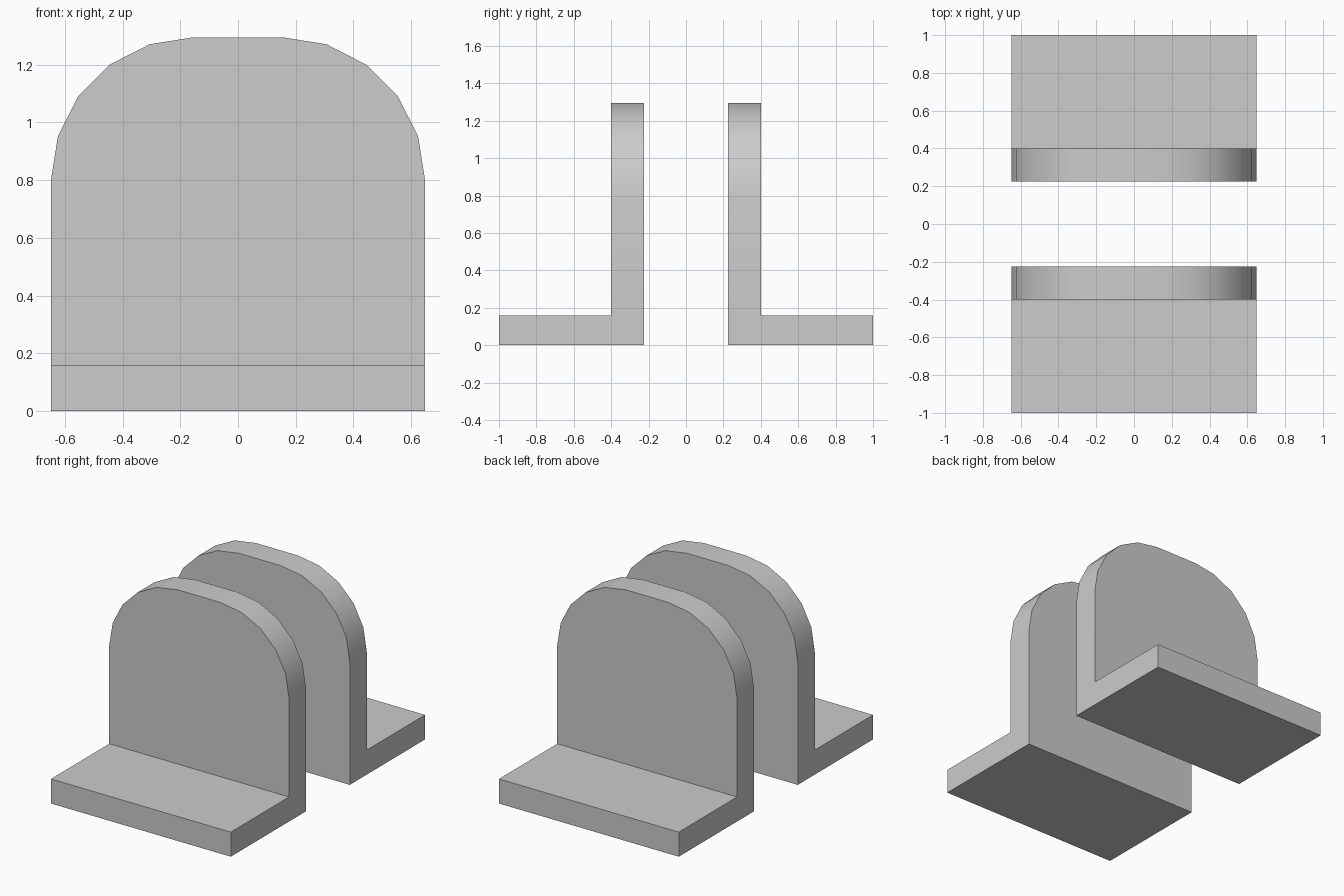
import bpy, bmesh, math

cube = bpy.data.objects.get("Cube")
if cube:
    bpy.data.objects.remove(cube, do_unlink=True)

HALF_W, FOOT_H = 0.648, 0.16
INNER_Y, PLATE_Y, OUTER_Y = 0.225, 0.4, 1.0
RADIUS, ARC_Z, STEPS = 0.495, 0.8, 5

grey = bpy.data.materials.new("light grey")
grey.use_nodes = True
colour = (0.604, 0.604, 0.604, 1)
grey.diffuse_color = colour
grey.node_tree.nodes["Principled BSDF"].inputs["Base Color"].default_value = colour


def extrude(bm, faces, dy):
    """Push faces along y and return the moved ones."""
    geom = bmesh.ops.extrude_face_region(bm, geom=faces)["geom"]
    verts = [g for g in geom if isinstance(g, bmesh.types.BMVert)]
    bmesh.ops.translate(bm, verts=verts, vec=(0, dy, 0))
    return [g for g in geom if isinstance(g, bmesh.types.BMFace)]


def bracket(name, side):
    bm = bmesh.new()

    def vert(x, z):
        return bm.verts.new((x, side * INNER_Y, z))

    # Upright outline with two rounded shoulders
    centre = HALF_W - RADIUS
    arc = [(centre + RADIUS * math.cos(a), ARC_Z + RADIUS * math.sin(a))
           for a in (math.pi / 2 * i / STEPS for i in range(STEPS + 1))]
    outline = arc + [(-x, z) for x, z in reversed(arc)]
    right, left = vert(HALF_W, FOOT_H), vert(-HALF_W, FOOT_H)
    upper = bm.faces.new([right] + [vert(x, z) for x, z in outline] + [left])
    lower = bm.faces.new([vert(-HALF_W, 0), vert(HALF_W, 0), right, left])

    # Thicken the upright, then pull the foot out of its lower strip
    caps = extrude(bm, [upper, lower], side * (PLATE_Y - INNER_Y))
    foot = min(caps, key=lambda f: f.calc_center_median().z)
    extrude(bm, [foot], side * (OUTER_Y - PLATE_Y))
    bmesh.ops.recalc_face_normals(bm, faces=bm.faces[:])

    mesh = bpy.data.meshes.new(name)
    bm.to_mesh(mesh)
    bm.free()
    mesh.materials.append(grey)
    obj = bpy.data.objects.new(name, mesh)
    bpy.context.collection.objects.link(obj)
    bpy.ops.object.select_all(action="DESELECT")
    obj.select_set(True)
    bpy.context.view_layer.objects.active = obj
    bpy.ops.object.shade_smooth_by_angle(angle=math.radians(30))


bracket("front_bookend", -1)
bracket("back_bookend", 1)
